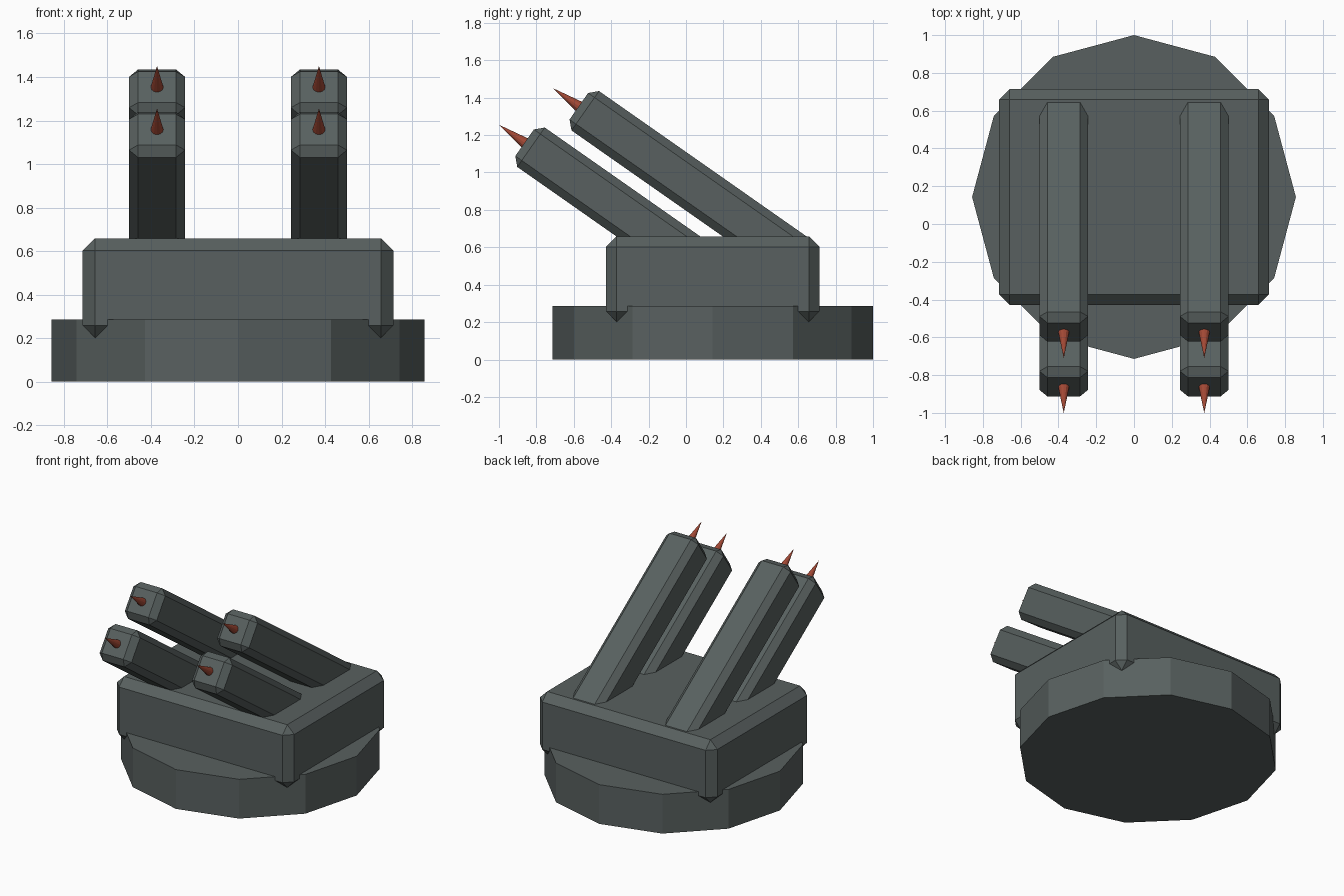
import bpy
from math import radians, sin, cos
from mathutils import Matrix, Vector

if "Cube" in bpy.data.objects:
    bpy.data.objects.remove(bpy.data.objects["Cube"])


def material(name, colour):
    m = bpy.data.materials.new(name)
    m.diffuse_color = (*colour, 1)
    m.use_nodes = True
    m.node_tree.nodes["Principled BSDF"].inputs["Base Color"].default_value = m.diffuse_color
    return m


GREY = material("dark grey green", (0.098, 0.118, 0.115))
RED = material("rust red", (0.36, 0.065, 0.035))


def finish(name, mat):
    ob = bpy.context.object
    ob.name = name
    ob.data.materials.append(mat)
    return ob


def bevelled_box(name, size, bevel, matrix):
    bpy.ops.mesh.primitive_cube_add(size=1)
    ob = finish(name, GREY)
    ob.data.transform(Matrix.Diagonal((*size, 1)))
    ob.matrix_world = matrix
    mod = ob.modifiers.new("chamfer", 'BEVEL')
    mod.width = bevel
    mod.segments = 1
    return ob


# Twelve-sided turntable
bpy.ops.mesh.primitive_cylinder_add(vertices=12, radius=0.857, depth=0.286,
                                    location=(0, 0.143, 0.143))
finish("turntable", GREY)

# Chamfered housing
bevelled_box("housing", (1.428, 1.143, 0.457), 0.056,
             Matrix.Translation((0, 0.143, 0.43)))

# Four tilted launch tubes, each with a spike at the muzzle
TILT = radians(35)
axis = Vector((0, -cos(TILT), sin(TILT)))
turn = Matrix.Rotation(radians(90) - TILT, 4, 'X')   # local z onto the tube axis
LENGTH, SPIKE = 1.47, 0.19
for side, x in (("left", -0.372), ("right", 0.372)):
    for row, y, z in (("upper", -0.573, 1.354), ("lower", -0.863, 1.159)):
        muzzle = Vector((x, y, z))
        bevelled_box(f"{row}_{side}_tube", (0.257, 0.257, LENGTH), 0.042,
                     Matrix.Translation(muzzle - axis * LENGTH / 2) @ turn)
        bpy.ops.mesh.primitive_cone_add(vertices=12, radius1=0.033, radius2=0,
                                        depth=SPIKE)
        spike = finish(f"{row}_{side}_spike", RED)
        spike.matrix_world = Matrix.Translation(
            muzzle + axis * (0.168 - SPIKE / 2)) @ turn
